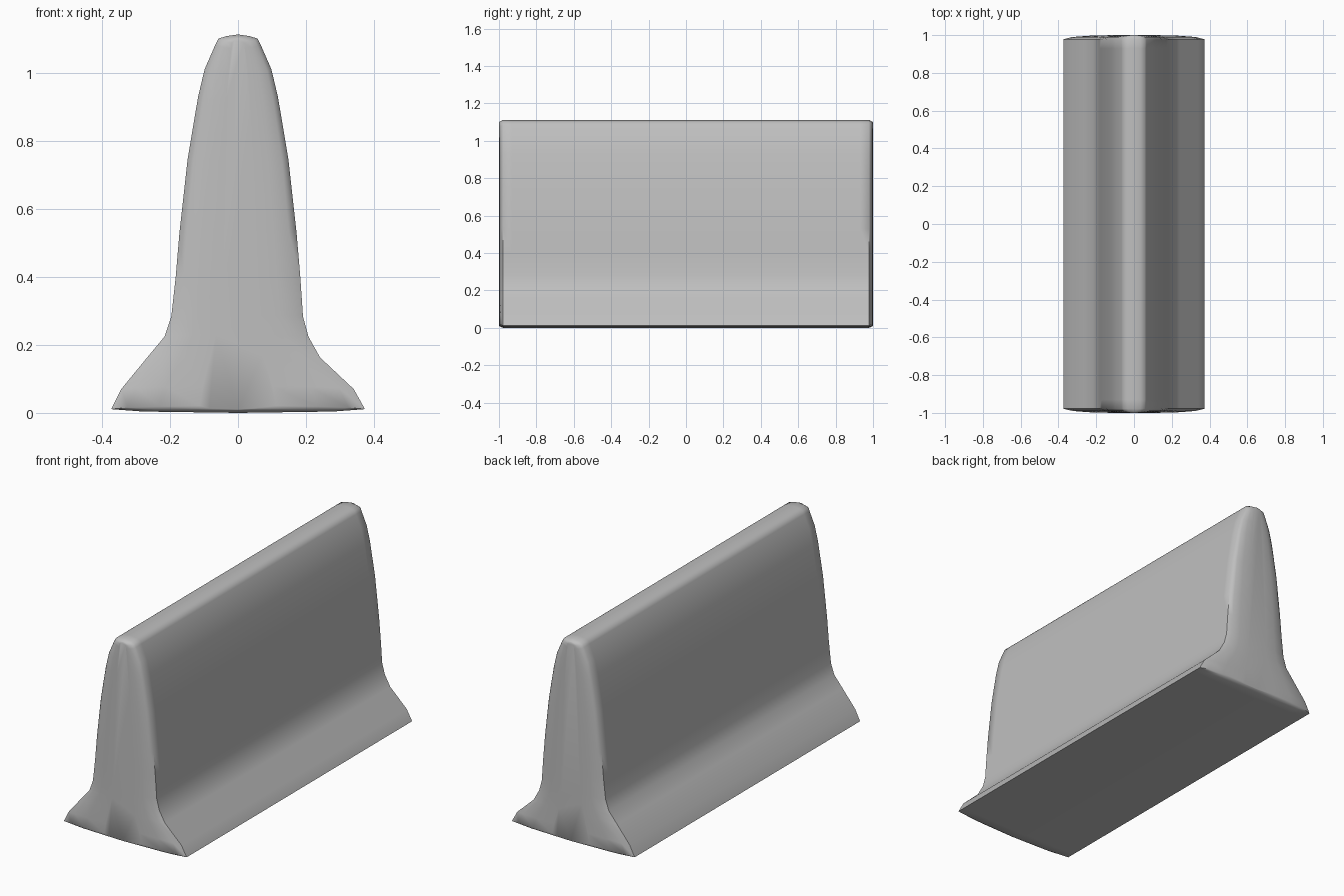
import bpy
import bmesh
import math

# Remove the default object
default = bpy.data.objects.get("Cube")
if default:
    bpy.data.objects.remove(default, do_unlink=True)

# Single concrete colour
concrete = bpy.data.materials.new("concrete_grey")
concrete.use_nodes = True
colour = (0.52, 0.52, 0.52, 1.0)
concrete.diffuse_color = colour
shader = concrete.node_tree.nodes["Principled BSDF"]
shader.inputs["Base Color"].default_value = colour
shader.inputs["Roughness"].default_value = 0.8

# Tapered wall shared by both sides, from crest to waist (half width, height)
wall = [(0.034, 1.107), (0.057, 1.1), (0.066, 1.083), (0.098, 1.01),
        (0.117, 0.93), (0.134, 0.83), (0.148, 0.745), (0.172, 0.53),
        (0.183, 0.4)]
# The flared foot is a little fuller on one side
left_foot = [(0.191, 0.283), (0.207, 0.224), (0.241, 0.163), (0.34, 0.07),
             (0.373, 0.011), (0.28, 0.004)]
right_foot = [(0.196, 0.283), (0.216, 0.224), (0.265, 0.165), (0.343, 0.07),
              (0.373, 0.011), (0.28, 0.004)]

left_side = wall + left_foot
right_side = [(-x, z) for x, z in wall + right_foot]
profile = [(0, 1.112)] + left_side + [(0, 0)] + right_side[::-1]

# Softly bulging end: position, width scale, height scale
end_rings = [(-1.0, 0.3, 0.98), (-0.997, 0.62, 0.984), (-0.99, 0.87, 0.99),
             (-0.978, 1.0, 1.0), (-0.93, 1.0, 1.0)]
rings = end_rings + [(-y, sx, sz) for y, sx, sz in reversed(end_rings)]

# Loft the profile along the barrier
MID = 0.5
bm = bmesh.new()
loops = [[bm.verts.new((x * sx, y, MID + (z - MID) * sz)) for x, z in profile]
         for y, sx, sz in rings]
count = len(profile)
for a, b in zip(loops, loops[1:]):
    for i in range(count):
        j = (i + 1) % count
        bm.faces.new((a[i], a[j], b[j], b[i]))

# Close both ends
bm.faces.new(loops[0])
bm.faces.new(loops[-1][::-1])
bmesh.ops.recalc_face_normals(bm, faces=bm.faces)

mesh = bpy.data.meshes.new("road_barrier")
bm.to_mesh(mesh)
bm.free()
mesh.materials.append(concrete)
barrier = bpy.data.objects.new("road_barrier", mesh)
bpy.context.collection.objects.link(barrier)

# Smooth body with a crisp lower edge
bpy.ops.object.select_all(action="DESELECT")
barrier.select_set(True)
bpy.context.view_layer.objects.active = barrier
bpy.ops.object.shade_smooth_by_angle(angle=math.radians(62))
